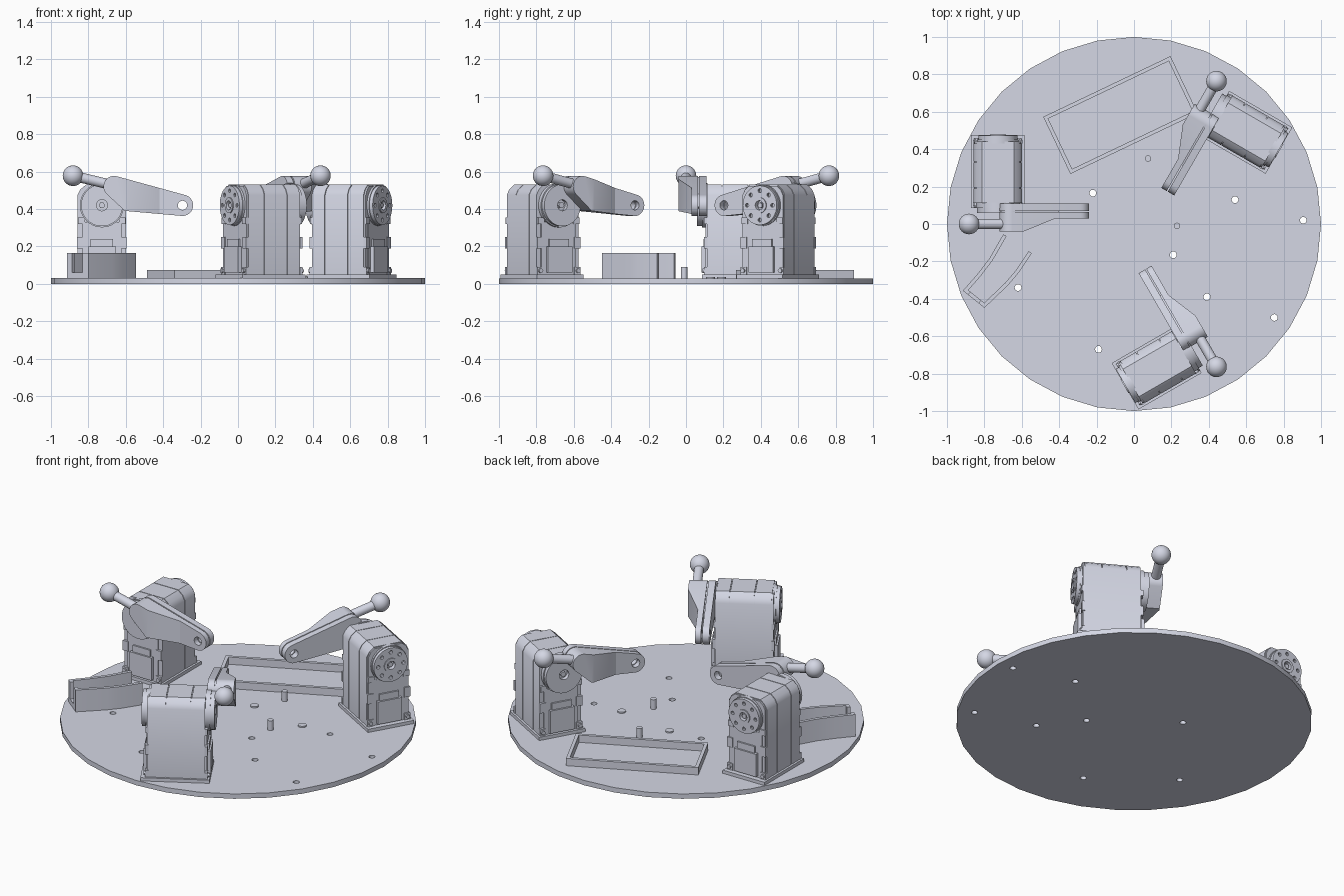
import bpy, bmesh, math
from mathutils import Vector, Matrix

if "Cube" in bpy.data.objects:
    bpy.data.objects.remove(bpy.data.objects["Cube"])

grey = bpy.data.materials.new("lavender grey")
grey.use_nodes = True
COLOUR = (0.66, 0.68, 0.78, 1)
grey.diffuse_color = COLOUR
grey.node_tree.nodes["Principled BSDF"].inputs["Base Color"].default_value = COLOUR


def finish(name, bm):
    """Smooth shading with sharp edges, then make the object."""
    bmesh.ops.recalc_face_normals(bm, faces=bm.faces)
    for f in bm.faces:
        f.smooth = True
    for e in bm.edges:
        e.smooth = len(e.link_faces) == 2 and e.calc_face_angle(0) < math.radians(30)
    me = bpy.data.meshes.new(name)
    bm.to_mesh(me)
    bm.free()
    me.materials.append(grey)
    ob = bpy.data.objects.new(name, me)
    bpy.context.collection.objects.link(ob)
    return ob


def circle(u, v, r, n=24):
    return [(u + r * math.cos(2 * math.pi * i / n), v + r * math.sin(2 * math.pi * i / n))
            for i in range(n)]


def rect(u0, u1, v0, v1):
    return [(u0, v0), (u1, v0), (u1, v1), (u0, v1)]


def hull(points):
    """Convex outline around 2D points."""
    pts = sorted(set((round(a, 5), round(b, 5)) for a, b in points))

    def half(seq):
        out = []
        for p in seq:
            while len(out) > 1 and ((out[-1][0] - out[-2][0]) * (p[1] - out[-2][1])
                                    - (out[-1][1] - out[-2][1]) * (p[0] - out[-2][0])) <= 0:
                out.pop()
            out.append(p)
        return out[:-1]
    return half(pts) + half(pts[::-1])


def prism_bm(loops, w0, w1, axis="Z"):
    """Extrude an outline (first loop) with holes (other loops)."""
    bm = bmesh.new()
    for loop in loops:
        vs = [bm.verts.new((u, v, w0) if axis == "Z" else (u, w0, v)) for u, v in loop]
        for i, v in enumerate(vs):
            bm.edges.new((v, vs[(i + 1) % len(vs)]))
    bmesh.ops.triangle_fill(bm, use_beauty=True, use_dissolve=False, edges=bm.edges[:])
    ext = bmesh.ops.extrude_face_region(bm, geom=bm.faces[:], use_keep_orig=True)
    d = Vector((0, 0, w1 - w0)) if axis == "Z" else Vector((0, w1 - w0, 0))
    bmesh.ops.translate(bm, vec=d, verts=[g for g in ext["geom"] if isinstance(g, bmesh.types.BMVert)])
    return bm


def prism(name, loops, w0, w1, axis="Z"):
    return finish(name, prism_bm(loops, w0, w1, axis))


def wall(name, path, z0, z1, t=0.02):
    """Upright wall of constant thickness along an open path."""
    pts = [Vector(p) for p in path]
    left, right = [], []
    for i, p in enumerate(pts):
        a = (p - pts[i - 1]).normalized() if i else None
        b = (pts[i + 1] - p).normalized() if i < len(pts) - 1 else None
        a, b = a or b, b or a
        m = Vector((-a.y - b.y, a.x + b.x)).normalized()
        m *= t / 2 / max(0.3, m.dot(Vector((-a.y, a.x))))
        left.append(tuple(p + m))
        right.append(tuple(p - m))
    return prism(name, [left + right[::-1]], z0, z1)


# Round base plate with drilled holes
holes = [(-.22, .165), (.21, -.165), (.54, .13), (.905, .02), (.39, -.39),
         (.75, -.5), (-.19, -.67), (-.62, -.34)]
prism("base_plate", [circle(0, 0, 1, 32)] + [circle(x, y, .018, 16) for x, y in holes], 0, .03)

# Pegs and low pads
for i, (x, y) in enumerate([(.23, -.01), (.075, .35)]):
    prism(f"peg_{i + 1}", [circle(x, y, .017, 16)], .03, .09)
for i, (x, y) in enumerate([(-.02, .19), (.35, .13)]):
    prism(f"low_pad_{i + 1}", [circle(x, y, .024, 16)], .03, .038)

# Rectangular tray frame
frame = prism("tray_frame", [rect(-.377, .377, -.169, .169), rect(-.357, .357, -.149, .149)], .03, .075)
frame.matrix_world = Matrix.Translation((-.0725, .5825, 0)) @ Matrix.Rotation(math.radians(25.5), 4, 'Z')

# Bent open holder with a notched end wall
wall("holder_left_wall", [(-.69, -.06), (-.765, -.19), (-.83, -.275), (-.90, -.355), (-.88, -.371)], .03, .165)
wall("holder_right_wall", [(-.825, -.415), (-.80, -.435), (-.68, -.32), (-.625, -.255), (-.555, -.15)], .03, .165)
wall("holder_sill", [(-.88, -.371), (-.825, -.415)], .03, .06)

# One servo station; the other two are turned copies
CX, CZ = -.7275, .42
station = []


def part(*args):
    station.append(prism(*args))


def box(name, x0, x1, y0, y1, z0, z1):
    part(name, [rect(CX + x0, CX + x1, z0, z1)], y0, y1, "Y")


def shell(g):
    return [(CX - .13 + g, .05), (CX + .13 - g, .05), (CX + .13 - g, .475), (CX + .115 - g, .505),
            (CX + .085, .53 - g), (CX - .085, .53 - g), (CX - .115 + g, .505), (CX - .13 + g, .475)]


box("servo_foot", -.143, .143, .085, .475, .03, .05)
part("servo_core", [shell(.006)], .12, .44, "Y")
for i, (y0, y1) in enumerate([(.112, .19), (.194, .33), (.334, .43)]):
    part(f"servo_shell_{i + 1}", [shell(0)], y0, y1, "Y")

# Front and back end details
for tag, y, s in (("front", .115, -1), ("back", .43, 1)):
    def end(name, x0, x1, d0, d1, z0, z1):
        a, b = sorted((y + s * d0, y + s * d1))
        box(f"{tag}_{name}", x0, x1, a, b, z0, z1)
    end("end_cover", -.105, .105, 0, .012, .05, .33)
    end("connector_box", -.075, .075, 0, .032, .06, .20)
    end("connector_top", -.06, .06, 0, .022, .20, .24)
    for m in (-1, 1):
        for n, (u, z, h) in enumerate([(.115, .05, .04), (.115, .19, .06), (.11, .32, .035)]):
            a, b = sorted((m * (u - .02), m * (u + .017)))
            end(f"lug_{n + 1}_{'left' if m > 0 else 'right'}", a, b, 0, .018, z, z + h)
        a, b = sorted((y, y + s * .028))
        part(f"{tag}_screw_{'left' if m > 0 else 'right'}", [circle(CX + m * .115, .07, .012, 12)], a, b, "Y")

# Back hub with bolt circle
bolts = [circle(CX + .078 * math.cos(k * math.pi / 4), CZ + .078 * math.sin(k * math.pi / 4), .011, 10)
         for k in range(8)]
part("back_hub_base", [circle(CX, CZ, .11, 40)], .42, .452, "Y")
part("back_hub_disc", [circle(CX, CZ, .105, 40), circle(CX, CZ, .025, 16)] + bolts, .452, .472, "Y")
part("back_hub_ring", [circle(CX, CZ, .042), circle(CX, CZ, .025, 16)], .472, .478, "Y")
part("back_hub_screw", [circle(CX, CZ, .014, 12)], .452, .47, "Y")

# Front hub
part("front_hub_base", [circle(CX, CZ, .118, 40)], .085, .115, "Y")
part("front_hub_disc", [circle(CX, CZ, .112, 40), circle(CX, CZ, .03, 16)], .06, .085, "Y")
part("front_hub_screw", [circle(CX, CZ, .017, 6)], .07, .086, "Y")

# Lever arm with a forked tip
tip = circle(-.297, .42, .057, 32)
lever = hull(circle(-.662, .52, .057, 32) + [(-.605, .39)] + tip)
bore = circle(-.297, .42, .025, 16)
part("lever_back_plate", [lever, bore], .07, .11, "Y")
part("lever_front_plate", [lever, bore], .03, .063, "Y")
part("lever_web", [hull(circle(-.662, .52, .05, 32) + [(-.605, .40), (-.4, .41), (-.4, .48)])], .06, .073, "Y")

# Tapered boss: lever outline sliced by a sloping plane
bm = prism_bm([lever], -.04, .03, "Y")
bmesh.ops.bisect_plane(bm, geom=bm.verts[:] + bm.edges[:] + bm.faces[:], plane_co=(-.59, -.04, 0),
                       plane_no=(.07, -.17, 0), clear_outer=True)
bmesh.ops.holes_fill(bm, edges=[e for e in bm.edges if e.is_boundary])
station.append(finish("lever_boss", bm))

# Ball handle
ball, root = Vector((-.882, 0, .578)), Vector((-.66, 0, .525))
bm = bmesh.new()
bmesh.ops.create_cone(bm, cap_ends=True, segments=24, radius1=.027, radius2=.027, depth=(ball - root).length,
                      matrix=Matrix.Translation((ball + root) / 2)
                      @ (ball - root).to_track_quat('Z', 'Y').to_matrix().to_4x4())
station.append(finish("handle_rod", bm))
bm = bmesh.new()
bmesh.ops.create_uvsphere(bm, u_segments=32, v_segments=16, radius=.055, matrix=Matrix.Translation(ball))
station.append(finish("handle_ball", bm))

# Turned copies of the station
for k in (1, 2):
    for ob in station:
        dup = ob.copy()
        dup.name = f"{ob.name}_station_{k + 1}"
        dup.rotation_euler.z = k * math.radians(120)
        bpy.context.collection.objects.link(dup)
